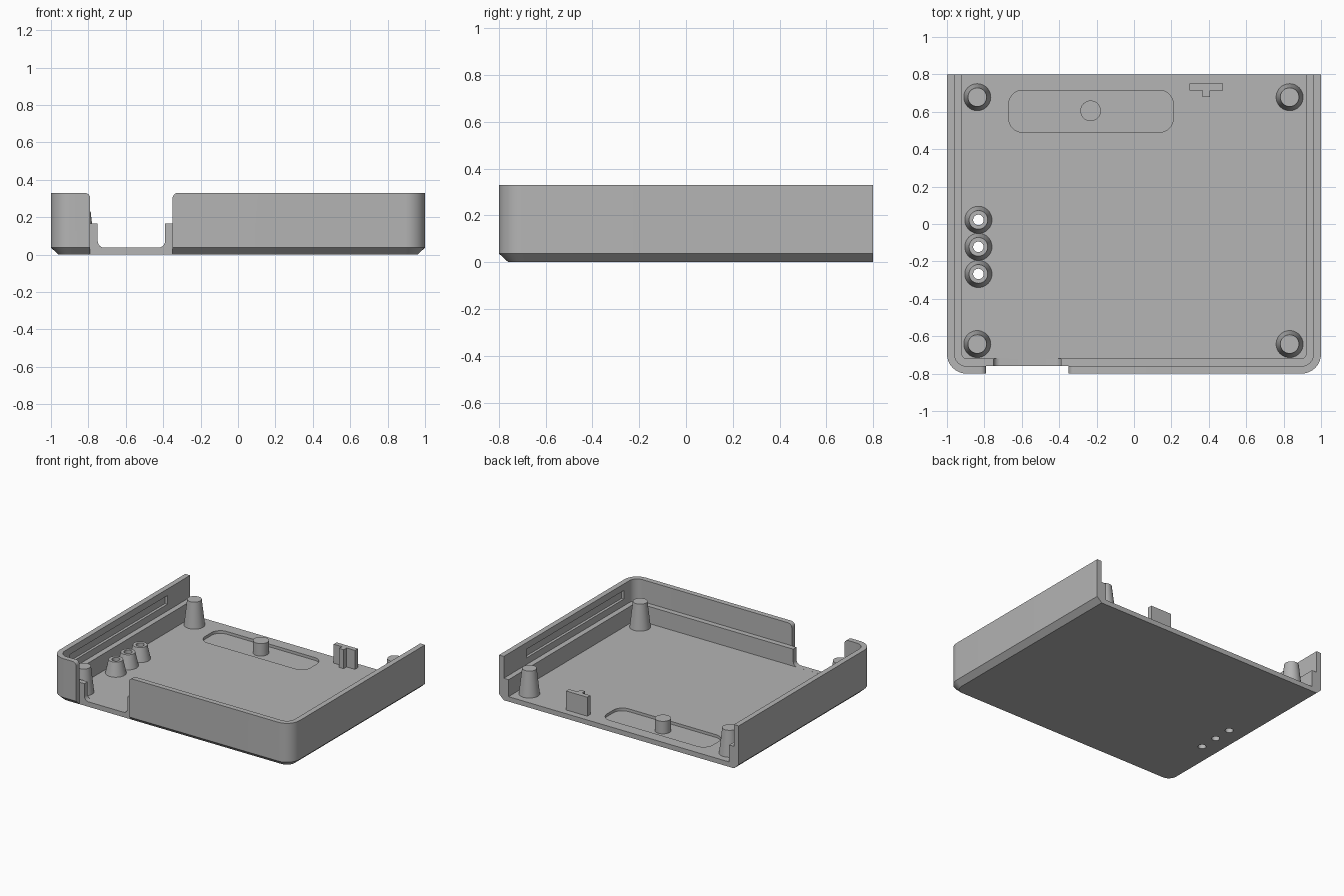
import bpy, bmesh, math

if "Cube" in bpy.data.objects:
    bpy.data.objects.remove(bpy.data.objects["Cube"])

FLOOR, LEDGE, TOP = 0.037, 0.165, 0.33
grey = bpy.data.materials.new("light grey plastic")
grey.diffuse_color = (0.46, 0.46, 0.46, 1)
grey.use_nodes = True
grey.node_tree.nodes["Principled BSDF"].inputs["Base Color"].default_value = grey.diffuse_color


def arc(cx, cy, r, a0, a1, n=8):
    return [(cx + r * math.cos(math.radians(a0 + (a1 - a0) * i / n)),
             cy + r * math.sin(math.radians(a0 + (a1 - a0) * i / n))) for i in range(n + 1)]


def loft(name, rings):
    """Solid skinned through rings of equal point count, capped at both ends."""
    bm = bmesh.new()
    loops = [[bm.verts.new(p) for p in ring] for ring in rings]
    n = len(loops[0])
    for a, b in zip(loops, loops[1:]):
        for i in range(n):
            bm.faces.new((a[i], a[(i + 1) % n], b[(i + 1) % n], b[i]))
    bm.faces.new(loops[0])
    bm.faces.new(loops[-1])
    return finish(name, bm)


def finish(name, bm):
    bmesh.ops.recalc_face_normals(bm, faces=bm.faces)
    me = bpy.data.meshes.new(name)
    bm.to_mesh(me)
    bm.free()
    me.materials.append(grey)
    ob = bpy.data.objects.new(name, me)
    bpy.context.collection.objects.link(ob)
    return ob


def prism_z(name, pts, z0, z1):
    return loft(name, [[(x, y, z) for x, y in pts] for z in (z0, z1)])


def prism_y(name, pts, y0, y1):
    return loft(name, [[(x, y, z) for x, z in pts] for y in (y0, y1)])


def rect(x0, x1, y0, y1):
    return [(x0, y0), (x1, y0), (x1, y1), (x0, y1)]


def tray_outline(inset, back):
    """Plan of the case: rounded front corners and a straight open back."""
    r, x, y = 0.105 - inset, 1 - inset, -0.8 + inset
    return (arc(-x + r, y + r, r, 180, 270) + arc(x - r, y + r, r, 270, 360)
            + [(x, back), (-x, back)])


def lathe(name, x, y, profile, closed=False, n=40):
    """Revolve (radius, z) points; closed joins the last point to the first."""
    bm = bmesh.new()
    loops = [[bm.verts.new((x + r * math.cos(math.tau * i / n),
                            y + r * math.sin(math.tau * i / n), z)) for i in range(n)]
             for r, z in profile]
    pairs = list(zip(loops, loops[1:])) + ([(loops[-1], loops[0])] if closed else [])
    for a, b in pairs:
        for i in range(n):
            bm.faces.new((a[i], a[(i + 1) % n], b[(i + 1) % n], b[i]))
    if not closed:
        bm.faces.new(loops[0])
        bm.faces.new(loops[-1])
    return finish(name, bm)


def activate(ob):
    bpy.ops.object.select_all(action='DESELECT')
    ob.select_set(True)
    bpy.context.view_layer.objects.active = ob


def cut(ob, cutter):
    activate(ob)
    mod = ob.modifiers.new("cut", 'BOOLEAN')
    mod.operation, mod.solver, mod.object = 'DIFFERENCE', 'EXACT', cutter
    bpy.ops.object.modifier_apply(modifier=mod.name)
    bpy.data.objects.remove(cutter)


# Case body with chamfered lower edge
case = loft("case_tray", [[(x, y, z) for x, y in tray_outline(d, 0.8)]
                          for d, z in ((0.04, 0), (0, FLOOR), (0, TOP))])

# Hollow: thin upper wall, thicker lower wall forming a ledge
cut(case, prism_z("lower_hollow", tray_outline(0.08, 0.9), FLOOR, 0.5))
cut(case, prism_z("upper_hollow", tray_outline(0.04, 0.9), LEDGE, 0.5))

# Front port opening: wide in the outer wall with rounded top corners
r = 0.03
outer = ([(-0.79, -0.1)] + arc(-0.79 - r, TOP - r, r, 0, 90) + [(-0.79 - r, 0.5), (-0.35 + r, 0.5)]
         + arc(-0.35 + r, TOP - r, r, 90, 180) + [(-0.35, -0.1)])
cut(case, prism_y("outer_port", outer, -0.9, -0.7595))

# Narrower opening in the inner lip with rounded bottom corners
r, z = 0.035, FLOOR + 0.0002
inner = (arc(-0.75 + r, z + r, r, 180, 270) + arc(-0.39 - r, z + r, r, 270, 360)
         + [(-0.39, 0.5), (-0.75, 0.5)])
cut(case, prism_y("inner_port", inner, -0.78, -0.70))

# Snap grooves inside both side walls
for s in (-1, 1):
    x0, x1 = sorted((s * 0.93, s * 0.98))
    cut(case, prism_z("groove", rect(x0, x1, -0.63, 0.53), 0.215, 0.28))

# Rounded recess in the floor
r = 0.075
recess = (arc(-0.67 + r, 0.49 + r, r, 180, 270) + arc(0.21 - r, 0.49 + r, r, 270, 360)
          + arc(0.21 - r, 0.715 - r, r, 0, 90) + arc(-0.67 + r, 0.715 - r, r, 90, 180))
cut(case, prism_z("recess", recess, 0.016, 0.2))

# Through holes and hollow conical bosses
parts = [case]
for y in (0.022, -0.122, -0.267):
    cut(case, lathe("hole", -0.832, y, [(0.028, -0.1), (0.028, 0.2)]))
    parts.append(lathe("hollow_boss", -0.832, y, [(0.028, FLOOR - 0.001), (0.073, FLOOR - 0.001),
                                                  (0.05, 0.14), (0.028, 0.14)], closed=True))

# Corner posts
for x in (-0.838, 0.832):
    for y in (0.678, -0.642):
        parts.append(lathe("corner_post", x, y, [(0.073, 0.03), (0.05, 0.23)]))

# Peg standing in the recess
parts.append(lathe("recess_peg", -0.232, 0.605, [(0.055, 0.01), (0.055, 0.11)]))

# T-shaped stop near the open back
tee = [(0.298, 0.715), (0.367, 0.715), (0.367, 0.68), (0.405, 0.68),
       (0.405, 0.715), (0.475, 0.715), (0.475, 0.75), (0.298, 0.75)]
parts.append(prism_z("tee_stop", tee, 0.03, 0.18))

for ob in parts:
    activate(ob)
    bpy.ops.object.shade_smooth_by_angle(angle=math.radians(30))
